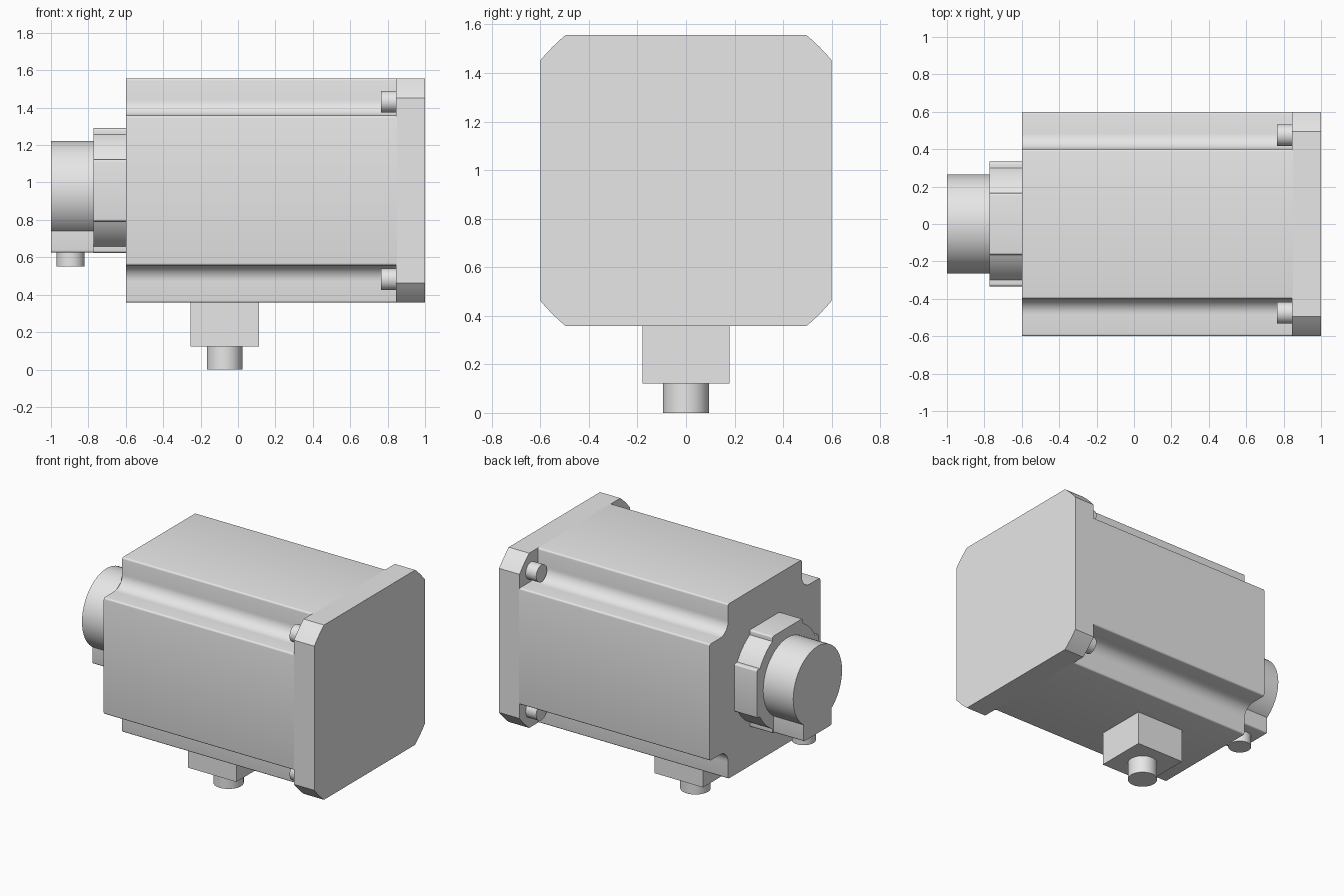
import bpy
import bmesh
from math import radians, degrees, cos, sin, atan2, hypot, pi
from mathutils import Matrix, Vector

if "Cube" in bpy.data.objects:
    bpy.data.objects.remove(bpy.data.objects["Cube"])

AXIS_Z = 0.957  # height of the motor axis

grey = bpy.data.materials.new("light_grey")
grey.use_nodes = True
grey.diffuse_color = (0.8, 0.8, 0.8, 1)
grey.node_tree.nodes["Principled BSDF"].inputs["Base Color"].default_value = (0.8, 0.8, 0.8, 1)


def finish(name, bm):
    bmesh.ops.recalc_face_normals(bm, faces=bm.faces)
    mesh = bpy.data.meshes.new(name)
    bm.to_mesh(mesh)
    bm.free()
    mesh.materials.append(grey)
    obj = bpy.data.objects.new(name, mesh)
    bpy.context.collection.objects.link(obj)
    bpy.ops.object.select_all(action="DESELECT")
    obj.select_set(True)
    bpy.context.view_layer.objects.active = obj
    bpy.ops.object.shade_smooth_by_angle(angle=radians(30))
    return obj


def arc(cx, cy, r, start, end, steps):
    angles = [radians(start + (end - start) * i / steps) for i in range(steps + 1)]
    return [(cx + r * cos(a), cy + r * sin(a)) for a in angles]


def four_fold(corner):
    """Repeat one corner outline around the axis."""
    points = []
    for _ in range(4):
        points += corner
        corner = [(-z, y) for y, z in corner]
    return points


def extrude_x(name, outline, x0, x1):
    bm = bmesh.new()
    face = bm.faces.new([bm.verts.new((x0, y, AXIS_Z + z)) for y, z in outline])
    result = bmesh.ops.extrude_face_region(bm, geom=[face], use_keep_orig=True)
    moved = [v for v in result["geom"] if isinstance(v, bmesh.types.BMVert)]
    bmesh.ops.translate(bm, verts=moved, vec=(x1 - x0, 0, 0))
    return finish(name, bm)


def cylinder(name, radius, start, end):
    start, end = Vector(start), Vector(end)
    axis = end - start
    turn = axis.to_track_quat("Z", "Y").to_matrix().to_4x4()
    bm = bmesh.new()
    bmesh.ops.create_cone(bm, cap_ends=True, segments=48, radius1=radius, radius2=radius,
                          depth=axis.length,
                          matrix=Matrix.Translation((start + end) / 2) @ turn)
    return finish(name, bm)


def box(name, low, high):
    low, high = Vector(low), Vector(high)
    bm = bmesh.new()
    bmesh.ops.create_cube(bm, size=1, matrix=Matrix.Translation((low + high) / 2)
                          @ Matrix.Diagonal((*(high - low), 1)))
    return finish(name, bm)


# Motor body with a rounded channel along each corner
half, wall, fillet, scoop = 0.6, 0.4, 0.012, 0.085
corner = (arc(half - fillet, wall - fillet, fillet, 0, 90, 4)
          + arc(wall + scoop, wall + scoop, scoop, 270, 180, 10)
          + arc(wall - fillet, half - fillet, fillet, 0, 90, 4))
extrude_x("motor_body", four_fold(corner), -0.6, 0.85)

# Mounting flange with corners turned to a large circle
cut = 0.495
a = degrees(atan2(cut, half))
extrude_x("mounting_flange", four_fold(arc(0, 0, hypot(half, cut), a, 90 - a, 6)), 0.845, 1)

# Flange bolts in the channels
for side, y in (("left", 0.475), ("right", -0.475)):
    for level, z in (("upper", 0.475), ("lower", -0.475)):
        cylinder(f"{level}_{side}_bolt", 0.058, (0.765, y, AXIS_Z + z), (0.85, y, AXIS_Z + z))

# Rear collar with stepped corners
half, wall, inner = 0.333, 0.165, 0.3
a = degrees(atan2(wall, inner))
corner = (arc(half - fillet, wall - fillet, fillet, 0, 90, 4)
          + arc(0, 0, hypot(inner, wall), a, 90 - a, 10)
          + arc(wall - fillet, half - fillet, fillet, 0, 90, 4))
extrude_x("rear_collar", four_fold(corner), -0.772, -0.595)

# Encoder cap, its foot and cable outlet
cylinder("encoder_cap", 0.265, (-1, 0, AXIS_Z), (-0.76, 0, AXIS_Z))
foot = (arc(-0.14, -0.32, 0.012, 180, 270, 4) + arc(0.14, -0.32, 0.012, 270, 360, 4)
        + [(0.152, -0.217), (-0.152, -0.217)])
extrude_x("encoder_foot", foot, -1, -0.6)
cylinder("encoder_cable_outlet", 0.075, (-0.895, 0, 0.55), (-0.895, 0, 0.63))

# Power connector under the body
box("power_connector", (-0.255, -0.18, 0.122), (0.113, 0.18, 0.36))
cylinder("power_cable_outlet", 0.095, (-0.072, 0, 0), (-0.072, 0, 0.125))
